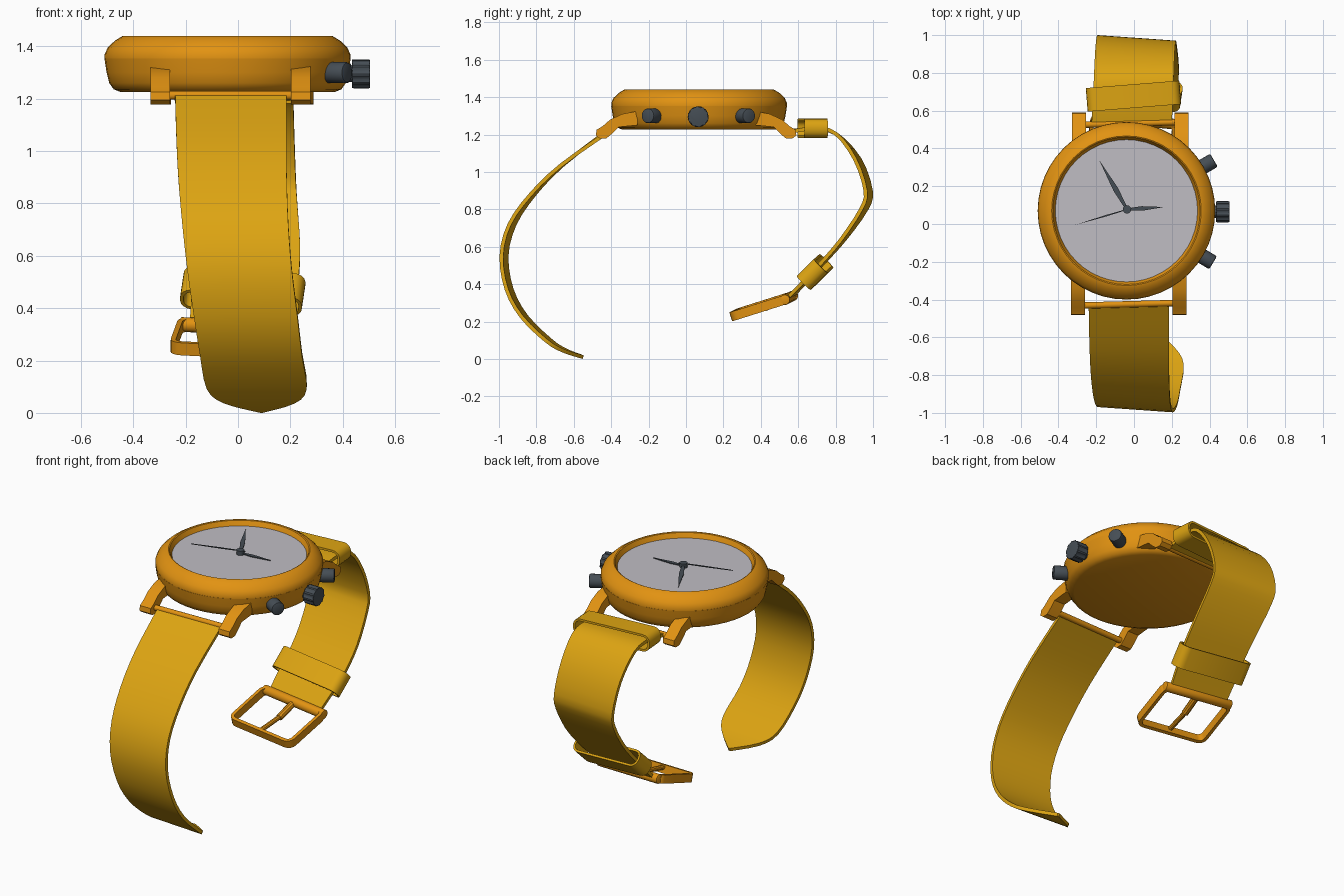
import bpy, bmesh, math
from mathutils import Vector, Matrix

if "Cube" in bpy.data.objects:
    bpy.data.objects.remove(bpy.data.objects["Cube"])

def mat(name, c):
    m = bpy.data.materials.new(name)
    m.diffuse_color = (*c, 1)
    m.use_nodes = True
    m.node_tree.nodes["Principled BSDF"].inputs["Base Color"].default_value = m.diffuse_color
    return m

ORANGE = mat("case_orange", (0.76, 0.29, 0.006))
YELLOW = mat("strap_yellow", (0.72, 0.37, 0.006))
SILVER = mat("dial_silver", (0.53, 0.51, 0.55))
DARK = mat("dark_steel", (0.06, 0.075, 0.09))
CX, CY = -0.04, 0.07

def finish(name, bm, m, bevel=0, seg=3):
    if bevel:
        sharp = [e for e in bm.edges if len(e.link_faces) == 2 and e.calc_face_angle() > 0.9]
        bmesh.ops.bevel(bm, geom=sharp, offset=bevel, segments=seg, affect='EDGES', profile=0.5)
    bmesh.ops.recalc_face_normals(bm, faces=bm.faces)
    me = bpy.data.meshes.new(name)
    bm.to_mesh(me)
    bm.free()
    me.materials.append(m)
    ob = bpy.data.objects.new(name, me)
    bpy.context.collection.objects.link(ob)
    bpy.ops.object.select_all(action='DESELECT')
    ob.select_set(True)
    bpy.context.view_layer.objects.active = ob
    bpy.ops.object.shade_smooth_by_angle(angle=math.radians(35))
    return ob

def rings(loops, closed_path=False):
    """Skin a list of equal-length vertex rings."""
    bm = bmesh.new()
    vs = [[bm.verts.new(p) for p in lp] for lp in loops]
    n, k = len(vs), len(vs[0])
    for i in range(n if closed_path else n - 1):
        a, b = vs[i], vs[(i + 1) % n]
        for j in range(k):
            bm.faces.new((a[j], a[(j + 1) % k], b[(j + 1) % k], b[j]))
    if not closed_path:
        bm.faces.new(vs[0])
        bm.faces.new(vs[-1])
    return bm

def rod(name, a, b, r, m, sides=14, bevel=0, notch=0):
    a, b = Vector(a), Vector(b)
    q = (b - a).to_track_quat('Z', 'Y')
    def ring(c):
        return [c + q @ Vector((math.cos(t) * rr, math.sin(t) * rr, 0))
                for i in range(sides)
                for t, rr in [(2 * math.pi * i / sides, r - (notch if i % 4 > 1 else 0))]]
    bm = rings([ring(a), ring(b)])
    if bevel:
        caps = [e for e in bm.edges if any(len(f.verts) > 4 for f in e.link_faces)]
        bmesh.ops.bevel(bm, geom=caps, offset=bevel, segments=2, affect='EDGES', profile=0.5)
    return finish(name, bm, m)

def lathe(name, prof, m, sides=48):
    return finish(name, rings([[(CX + r * math.cos(2 * math.pi * i / sides),
                                 CY + r * math.sin(2 * math.pi * i / sides), z)
                                for i in range(sides)] for r, z in prof]), m)

def extrude(name, pts, vec, m, bevel=0):
    v = Vector(vec)
    return finish(name, rings([[Vector(p) for p in pts], [Vector(p) + v for p in pts]]), m, bevel)

# Case body, bezel and dial
lathe("case_body", [(.41, 1.226), (.435, 1.236), (.452, 1.26), (.462, 1.30), (.47, 1.353)], ORANGE)
lathe("bezel", [(.469, 1.353), (.469, 1.37), (.458, 1.395), (.43, 1.422), (.402, 1.439), (.396, 1.44),
                (.39, 1.437), (.376, 1.408)], ORANGE)
lathe("dial", [(.377, 1.403), (.377, 1.409)], SILVER)

# Hands: tapered thin plates with a hub
HUB = Vector((-0.037, 0.077, 0))
def hand(name, tip, w, tail, z):
    d = Vector((tip[0], tip[1], 0)) - HUB
    n = Vector((-d.y, d.x, 0)).normalized() * w
    base = HUB - d * tail
    pts = [base - n * .4, HUB + d * .4 - n, HUB + d, HUB + d * .4 + n, base + n * .4]
    extrude(name, [p + Vector((0, 0, z)) for p in pts], (0, 0, .005), DARK)
hand("minute_hand", (-.185, .34), .014, .05, 1.42)
hand("hour_hand", (.16, .09), .012, .05, 1.414)
hand("second_hand", (-.315, -.006), .004, .1, 1.427)
rod("hand_hub", HUB + Vector((0, 0, 1.405)), HUB + Vector((0, 0, 1.436)), .022, DARK, 16)

# Lugs, front and back on both sides
LUG = [(-.26, 1.325), (-.34, 1.31), (-.405, 1.28), (-.445, 1.245), (-.478, 1.225), (-.482, 1.195),
       (-.46, 1.178), (-.425, 1.18), (-.395, 1.205), (-.36, 1.24), (-.26, 1.25)]
for nm, x, back in (("front_left", -.297, 0), ("front_right", .24, 0),
                    ("back_left", -.292, 1), ("back_right", .252, 1)):
    pts = [(x - .037, .108 - y if back else y, z) for y, z in LUG]
    extrude("lug_" + nm, pts, (.074, 0, 0), ORANGE, .02)

# Spring bars
rod("front_spring_bar", (-.29, -.432, 1.213), (.24, -.418, 1.213), .017, ORANGE)
rod("back_spring_bar", (-.29, .525, 1.213), (.25, .54, 1.213), .017, ORANGE)

# Crown and pushers
rod("crown_stem", (.40, .065, 1.295), (.45, .065, 1.295), .032, DARK)
rod("crown", (.435, .065, 1.295), (.505, .065, 1.295), .056, DARK, 40, .006, .006)
for nm, a in (("front_pusher", -31), ("back_pusher", 30)):
    d = Vector((math.cos(math.radians(a)), math.sin(math.radians(a)), 0))
    c = Vector((CX, CY, 1.3))
    rod(nm, c + d * .43, c + d * .535, .04, DARK, 18, .008)

# Straps: thin band swept along a smooth path (x, y, z, half width, yaw, roll)
def strap(name, keys, thick=.02, steps=3):
    K = [Vector(k) for k in keys]
    S = []
    for i in range(len(K) - 1):
        p0, p1, p2, p3 = K[max(i - 1, 0)], K[i], K[i + 1], K[min(i + 2, len(K) - 1)]
        for s in range(steps):
            t = s / steps
            S.append(.5 * (2 * p1 + (p2 - p0) * t + (2 * p0 - 5 * p1 + 4 * p2 - p3) * t * t
                           + (3 * p1 - p0 - 3 * p2 + p3) * t ** 3))
    S.append(K[-1])
    loops = []
    for i, s in enumerate(S):
        c = Vector(s[:3])
        t = Vector(S[min(i + 1, len(S) - 1)][:3]) - Vector(S[max(i - 1, 0)][:3])
        w = Vector((1, s[4], s[5])).normalized()
        n = t.cross(w).normalized() * thick / 2
        w *= max(s[3], .006)
        loops.append([c - w - n, c + w - n, c + w + n, c - w + n])
    finish(name, rings(loops), YELLOW)

strap("front_strap", [
    (-.027, -.435, 1.205, .213, .03, 0), (-.025, -.665, 1.035, .210, -.02, 0),
    (-.02, -.82, .88, .207, -.05, 0), (-.01, -.93, .72, .203, -.07, 0),
    (.006, -.973, .55, .2, -.07, 0), (.03, -.945, .37, .198, -.07, 0),
    (.05, -.865, .225, .195, -.07, 0), (.072, -.735, .098, .191, -.07, 0),
    (.082, -.65, .045, .135, -.07, 0), (.09, -.55, .01, .006, -.07, 0)])
strap("back_strap", [
    (-.012, .535, 1.212, .213, .03, 0), (-.005, .68, 1.232, .212, .03, 0),
    (.0, .80, 1.205, .211, 0, 0), (.005, .915, 1.07, .21, -.06, 0),
    (.012, .974, .90, .209, -.07, 0), (.02, .95, .80, .207, -.07, 0),
    (.034, .84, .64, .204, -.07, -.03), (.032, .735, .52, .2, -.08, -.05),
    (.02, .67, .45, .197, -.09, -.06), (.0, .555, .33, .185, -.1, -.05)])

# Rounded rectangular hoops: two keeper loops and the buckle frame
def hoop(name, c, w, d, ha, hb, length, wall, r, m):
    c, w, d = Vector(c), Vector(w).normalized(), Vector(d)
    d = (d - w * d.dot(w)).normalized()
    n = w.cross(d)
    loops = []
    for k, (sa, sb) in enumerate(((1, 1), (-1, 1), (-1, -1), (1, -1))):
        for i in range(5):
            t = math.radians(90 * k + 22.5 * i)
            ring = []
            for rad, h in ((r, -.5), (r, .5), (r - wall, .5), (r - wall, -.5)):
                ring.append(c + w * (sa * (ha - r) + rad * math.cos(t))
                            + d * (sb * (hb - r) + rad * math.sin(t)) + n * h * length)
            loops.append(ring)
    finish(name, rings(loops, True), m)

hoop("upper_keeper", (-.003, .677, 1.233), (1, .08, 0), (0, 0, 1), .248, .052, .125, .013, .045, YELLOW)
hoop("lower_keeper", (.018, .69, .465), (1, -.08, -.07), (0, .7, -.7), .234, .052, .13, .013, .045, YELLOW)
W = Vector((1, -.1, -.05)).normalized()
near, far = Vector((0, .55, .327)), Vector((-.036, .268, .238))
hoop("buckle_frame", (near + far) / 2, W, far - near, .228, .16, .05, .02, .045, ORANGE)
rod("buckle_bar", near - W * .222, near + W * .222, .028, ORANGE, 16, .005)

# Buckle prong with a slight kink
mid = near.lerp(far, .45) + Vector((0, 0, -.012))
rod("prong_root", near, mid, .02, ORANGE, 10)
rod("prong_tip", mid - (far - near) * .04, far + Vector((0, 0, .01)), .014, ORANGE, 10)
